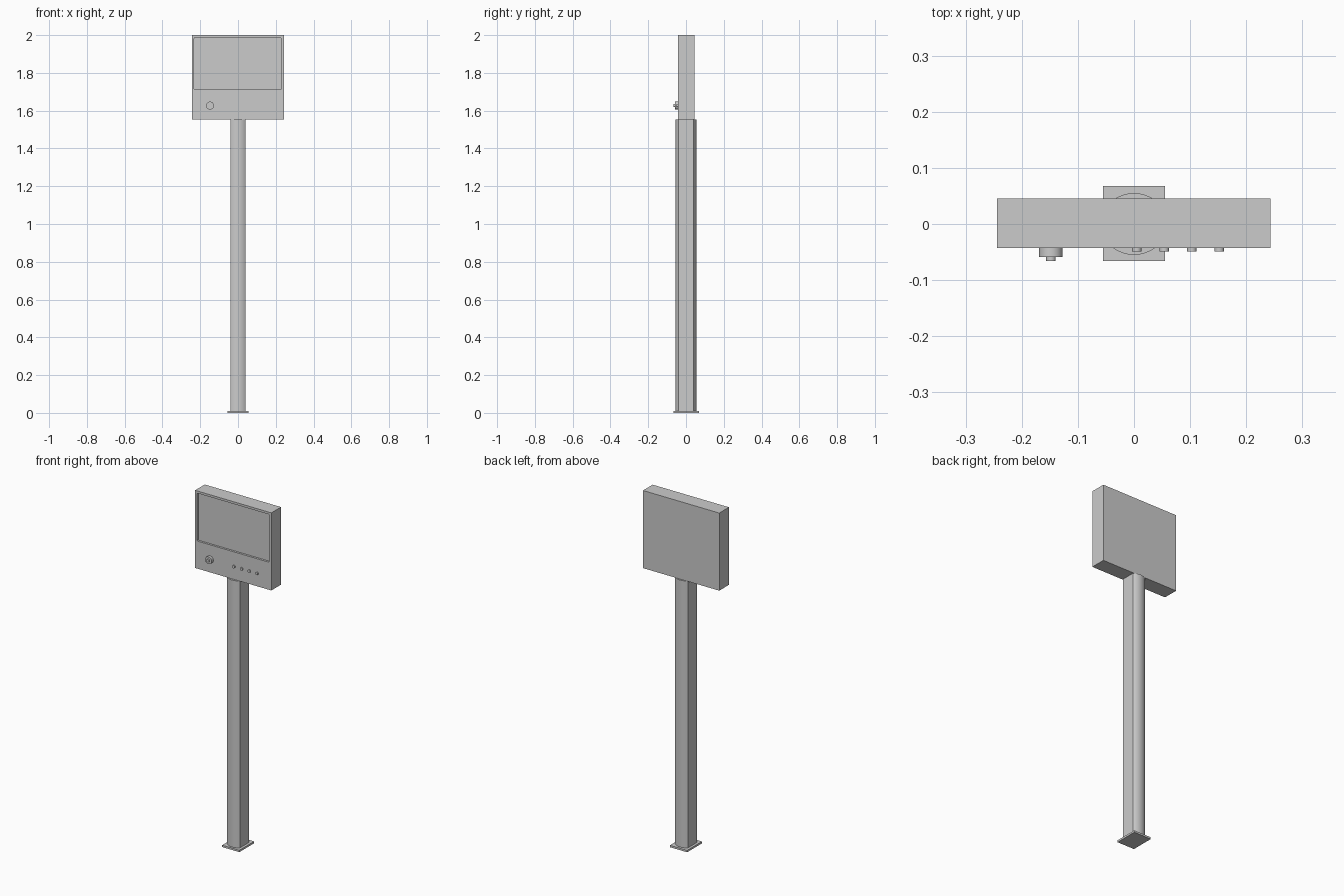
import bpy, bmesh, math
from mathutils import Vector

cube = bpy.data.objects.get("Cube")
if cube:
    bpy.data.objects.remove(cube, do_unlink=True)

grey = bpy.data.materials.new("light grey metal")
grey.use_nodes = True
grey.diffuse_color = (0.6, 0.6, 0.6, 1)
grey.node_tree.nodes["Principled BSDF"].inputs["Base Color"].default_value = (0.6, 0.6, 0.6, 1)


def prism(name, outline, start, end, axis="z", smooth=False):
    """Extrude an outline (x,y along z, or x,z along y) from start to end."""
    bm = bmesh.new()
    place = (lambda a, b: (a, b, start)) if axis == "z" else (lambda a, b: (a, start, b))
    face = bm.faces.new([bm.verts.new(place(a, b)) for a, b in outline])
    ext = bmesh.ops.extrude_face_region(bm, geom=[face])
    move = Vector((0, 0, end - start) if axis == "z" else (0, end - start, 0))
    bmesh.ops.translate(bm, vec=move, verts=[v for v in ext["geom"] if isinstance(v, bmesh.types.BMVert)])
    bmesh.ops.recalc_face_normals(bm, faces=bm.faces)
    mesh = bpy.data.meshes.new(name)
    bm.to_mesh(mesh)
    bm.free()
    mesh.materials.append(grey)
    obj = bpy.data.objects.new(name, mesh)
    bpy.context.collection.objects.link(obj)
    if smooth:
        bpy.ops.object.select_all(action="DESELECT")
        obj.select_set(True)
        bpy.context.view_layer.objects.active = obj
        bpy.ops.object.shade_smooth_by_angle(angle=math.radians(30))
    return obj


def rect(x0, x1, y0, y1):
    return [(x0, y0), (x1, y0), (x1, y1), (x0, y1)]


def arc(cx, cy, r, a0, a1, n):
    return [(cx + r * math.cos(math.radians(a0 + (a1 - a0) * i / n)),
             cy + r * math.sin(math.radians(a0 + (a1 - a0) * i / n))) for i in range(n + 1)]


def circle(cx, cy, r, n=32):
    return arc(cx, cy, r, 0, 360, n)[:-1]


def rounded_rect(x0, x1, y0, y1, r):
    return (arc(x1 - r, y1 - r, r, 0, 90, 5) + arc(x0 + r, y1 - r, r, 90, 180, 5)
            + arc(x0 + r, y0 + r, r, 180, 270, 5) + arc(x1 - r, y0 + r, r, 270, 360, 5))


# Foot plate
prism("base_plate", rect(-0.055, 0.055, -0.066, 0.068), 0, 0.011)

# Post: flat sides, bowed front and back
R, half = 0.0628, 0.041
a = math.degrees(math.asin(half / R))
cy = 0.055 - R
outline = arc(0, cy, R, 90 - a, 90 + a, 16) + arc(0, -cy, R, 270 - a, 270 + a, 16)
prism("post", outline, 0.011, 1.552, smooth=True)

# Display housing with a recessed screen
FRONT, DEPTH = -0.043, 0.012
housing = prism("display_housing", rect(-0.244, 0.243, 1.552, 2.0), FRONT, 0.045, "y")
cutter = prism("screen_cutter", rounded_rect(-0.232, 0.229, 1.711, 1.987, 0.006),
               FRONT - 0.03, FRONT + DEPTH, "y")
cutter.hide_render = True
mod = housing.modifiers.new("screen recess", "BOOLEAN")
mod.operation = "DIFFERENCE"
mod.solver = "EXACT"
mod.object = cutter
bpy.context.view_layer.objects.active = housing
bpy.ops.object.modifier_apply(modifier=mod.name)
bpy.data.objects.remove(cutter, do_unlink=True)

# Dial with a small centre stub
CONTROL_Z = 1.627
prism("dial", circle(-0.148, CONTROL_Z, 0.021), FRONT + 0.002, -0.059, "y", True)
prism("dial_stub", circle(-0.148, CONTROL_Z, 0.0085, 20), -0.058, -0.066, "y", True)

# Row of push buttons
for i in range(4):
    prism(f"button_{i + 1}", circle(0.005 + 0.049 * i, CONTROL_Z, 0.0085, 20),
          FRONT + 0.002, -0.049, "y", True)
